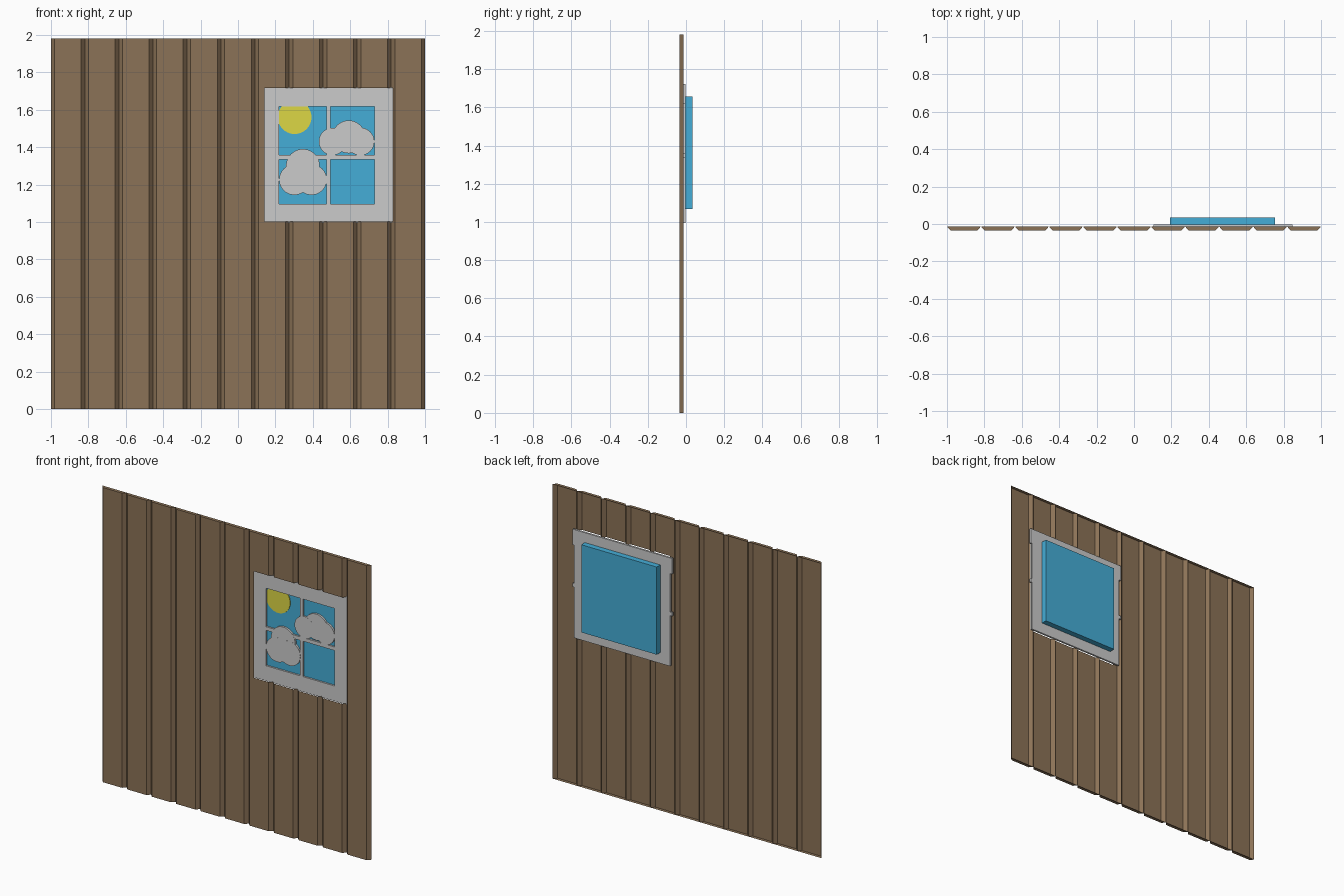
import bpy, bmesh
from math import pi
from mathutils import Matrix, Vector

if "Cube" in bpy.data.objects:
    bpy.data.objects.remove(bpy.data.objects["Cube"])


def material(name, rgb):
    m = bpy.data.materials.new(name)
    m.diffuse_color = (*rgb, 1)
    m.use_nodes = True
    m.node_tree.nodes["Principled BSDF"].inputs["Base Color"].default_value = m.diffuse_color
    return m


BROWN = material("brown_wood", (0.26, 0.17, 0.095))
BLUE = material("sky_blue", (0.06, 0.42, 0.68))
YELLOW = material("sun_yellow", (0.72, 0.68, 0.06))


def finish(bm, name, mat=None):
    me = bpy.data.meshes.new(name)
    bm.to_mesh(me)
    bm.free()
    ob = bpy.data.objects.new(name, me)
    bpy.context.collection.objects.link(ob)
    if mat:
        me.materials.append(mat)
    return ob


def add_box(bm, x0, x1, y0, y1, z0, z1):
    size = Matrix.Diagonal((x1 - x0, y1 - y0, z1 - z0, 1))
    mid = Matrix.Translation(((x0 + x1) / 2, (y0 + y1) / 2, (z0 + z1) / 2))
    bmesh.ops.create_cube(bm, size=1, matrix=mid @ size)


def add_disc(bm, x, z, r, y0, y1):
    m = Matrix.Translation((x, (y0 + y1) / 2, z)) @ Matrix.Rotation(pi / 2, 4, 'X')
    bmesh.ops.create_cone(bm, cap_ends=True, segments=40, radius1=r, radius2=r,
                          depth=y1 - y0, matrix=m)


# Planked wall: open-backed planks with chamfered sides and capped ends
HEIGHT, COUNT, FRONT, BACK, BEVEL = 1.98, 11, -0.035, -0.013, 0.02
bm = bmesh.new()
w = 2 / COUNT
for i in range(COUNT):
    a, b = -1 + i * w, -1 + (i + 1) * w
    prof = [(a, BACK), (a + BEVEL, FRONT), (b - BEVEL, FRONT), (b, BACK)]
    low = [bm.verts.new((x, y, 0)) for x, y in prof]
    top = [bm.verts.new((x, y, HEIGHT)) for x, y in prof]
    for j in range(3):
        bm.faces.new((low[j], low[j + 1], top[j + 1], top[j]))
    bm.faces.new(top)
    bm.faces.new(low[::-1])

# Window opening in the wall
HX, HZ = (0.142, 0.829), (1.002, 1.717)
cuts = [((x, 0, 0), (1, 0, 0)) for x in HX] + [((0, 0, z), (0, 0, 1)) for z in HZ]
for co, no in cuts:
    bmesh.ops.bisect_plane(bm, geom=bm.verts[:] + bm.edges[:] + bm.faces[:],
                           plane_co=Vector(co), plane_no=Vector(no))
inside = []
for f in bm.faces:
    c = f.calc_center_median()
    if HX[0] < c.x < HX[1] and HZ[0] < c.z < HZ[1]:
        inside.append(f)
bmesh.ops.delete(bm, geom=inside, context='FACES')
finish(bm, "plank_wall", BROWN)

# Window frame: rails, stiles and glazing bars
Y0, Y1 = -0.016, -0.003
bm = bmesh.new()
for x0, x1, z0, z1 in [
    (0.105, 0.847, 1.617, 1.722),
    (0.12, 0.835, 0.994, 1.096),
    (0.105, 0.847, 1.334, 1.358),
    (0.12, 0.22, 1.096, 1.617),
    (0.73, 0.835, 1.096, 1.617),
    (0.473, 0.494, 1.096, 1.617),
]:
    add_box(bm, x0, x1, Y0, Y1, z0, z1)
finish(bm, "window_frame")

# Sky panel behind the frame
bm = bmesh.new()
add_box(bm, 0.193, 0.754, -0.004, 0.035, 1.067, 1.656)
finish(bm, "sky_panel", BLUE)

# Sun disc
bm = bmesh.new()
add_disc(bm, 0.303, 1.56, 0.09, -0.008, -0.003)
finish(bm, "sun", YELLOW)

# Clouds made of overlapping discs, almost flush with the frame
clouds = {
    "upper_cloud": [(0.592, 1.455, 0.088), (0.505, 1.43, 0.073), (0.655, 1.43, 0.074)],
    "lower_cloud": [(0.347, 1.30, 0.09), (0.302, 1.226, 0.082), (0.393, 1.226, 0.082)],
}
for name, lobes in clouds.items():
    bm = bmesh.new()
    for k, (x, z, r) in enumerate(lobes):
        add_disc(bm, x, z, r, -0.0165 - 0.0003 * k, -0.003)
    finish(bm, name)
